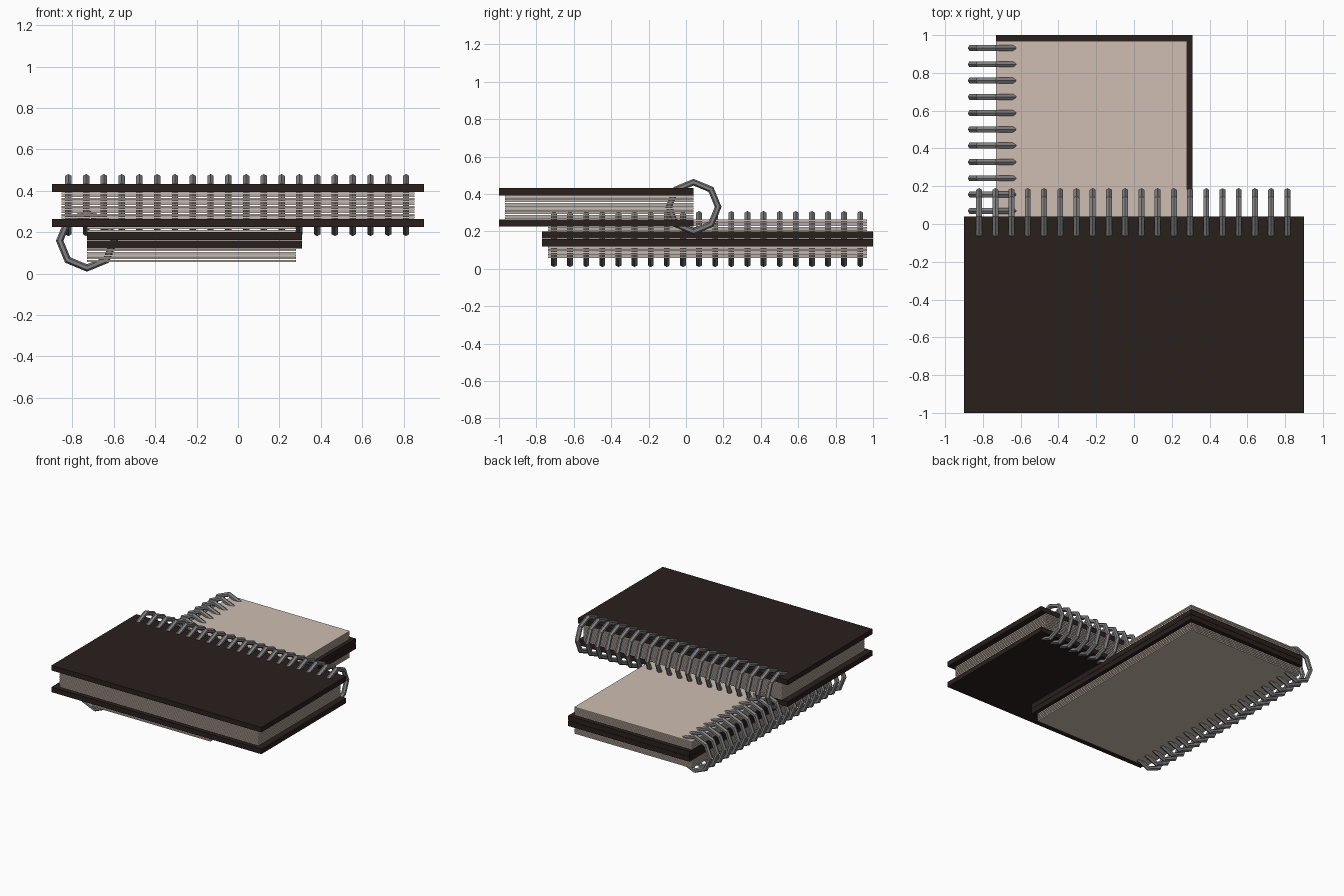
import bpy
from math import pi, cos, sin
from mathutils import Matrix

if "Cube" in bpy.data.objects:
    bpy.data.objects.remove(bpy.data.objects["Cube"])


def material(name, rgb):
    m = bpy.data.materials.new(name)
    m.diffuse_color = (*rgb, 1)
    m.use_nodes = True
    m.node_tree.nodes["Principled BSDF"].inputs["Base Color"].default_value = m.diffuse_color
    return m


COVER = material("dark_cover", (0.022, 0.014, 0.012))
PAPER = material("cream_paper", (0.62, 0.51, 0.44))
WIRE = material("grey_wire", (0.22, 0.22, 0.23))


def mesh_object(name, verts, faces, mat):
    me = bpy.data.meshes.new(name)
    me.from_pydata(verts, [], faces)
    me.materials.append(mat)
    ob = bpy.data.objects.new(name, me)
    bpy.context.collection.objects.link(ob)
    return ob


def slab(name, x, y, z, mat):
    v = [(a, b, c) for a in x for b in y for c in z]
    f = [(0, 1, 3, 2), (4, 6, 7, 5), (0, 4, 5, 1), (2, 3, 7, 6), (0, 2, 6, 4), (1, 5, 7, 3)]
    return mesh_object(name, v, f, mat)


def repeat(ob, count, offset):
    mod = ob.modifiers.new("repeat", 'ARRAY')
    mod.count = count
    mod.use_relative_offset = False
    mod.use_constant_offset = True
    mod.constant_offset_displace = offset


def binding(name, start, spacing):
    # low-poly ring around the local x axis: 8 segments, hexagonal wire
    R, r, n, k = 0.132, 0.018, 8, 6
    v, f = [], []
    for i in range(n):
        a = 2 * pi * i / n
        for j in range(k):
            b = 2 * pi * j / k
            d = R + r * cos(b)
            v.append((start + r * sin(b), d * cos(a), d * sin(a)))
            i2, j2 = (i + 1) % n, (j + 1) % k
            f.append((i * k + j, i * k + j2, i2 * k + j2, i2 * k + j))
    ob = mesh_object(name, v, f, WIRE)
    repeat(ob, 20, (spacing, 0, 0))
    return ob


def pages(name, x, y, z0, z1, count):
    # thin sheets with small gaps between them
    pitch = (z1 - z0) / count
    gap = pitch * 0.3
    ob = slab(name, x, y, (z0 + gap / 2, z0 + pitch - gap / 2), PAPER)
    repeat(ob, count, (0, 0, pitch))
    return ob


# Closed notebook on top; spine runs along x at y = 0.04
for nm, z in (("upper_back_cover", 0.225), ("upper_front_cover", 0.393)):
    slab(nm, (-0.9, 0.9), (-1, 0.04), (z, z + 0.039), COVER)
pages("upper_pages", (-0.853, 0.853), (-0.967, 0.04), 0.264, 0.393, 10)
ring = binding("upper_binding_rings", -0.82, 0.0859)
ring.location = (0, 0.04, 0.331)

# Notebook folded open underneath, covers back to back; spine along y at x = -0.73
for nm, z in (("lower_back_cover", 0.12), ("lower_front_cover", 0.161)):
    slab(nm, (-0.73, 0.31), (-0.77, 1), (z, z + 0.039), COVER)
for nm, z in (("lower_bottom_pages", 0.055), ("lower_top_pages", 0.2)):
    pages(nm, (-0.73, 0.28), (-0.738, 0.968), z, z + 0.065, 5)
ring = binding("lower_binding_rings", -0.82, 0.0862)
ring.matrix_world = Matrix.Translation((-0.73, 0.114, 0.159)) @ Matrix.Rotation(pi / 2, 4, 'Z')
